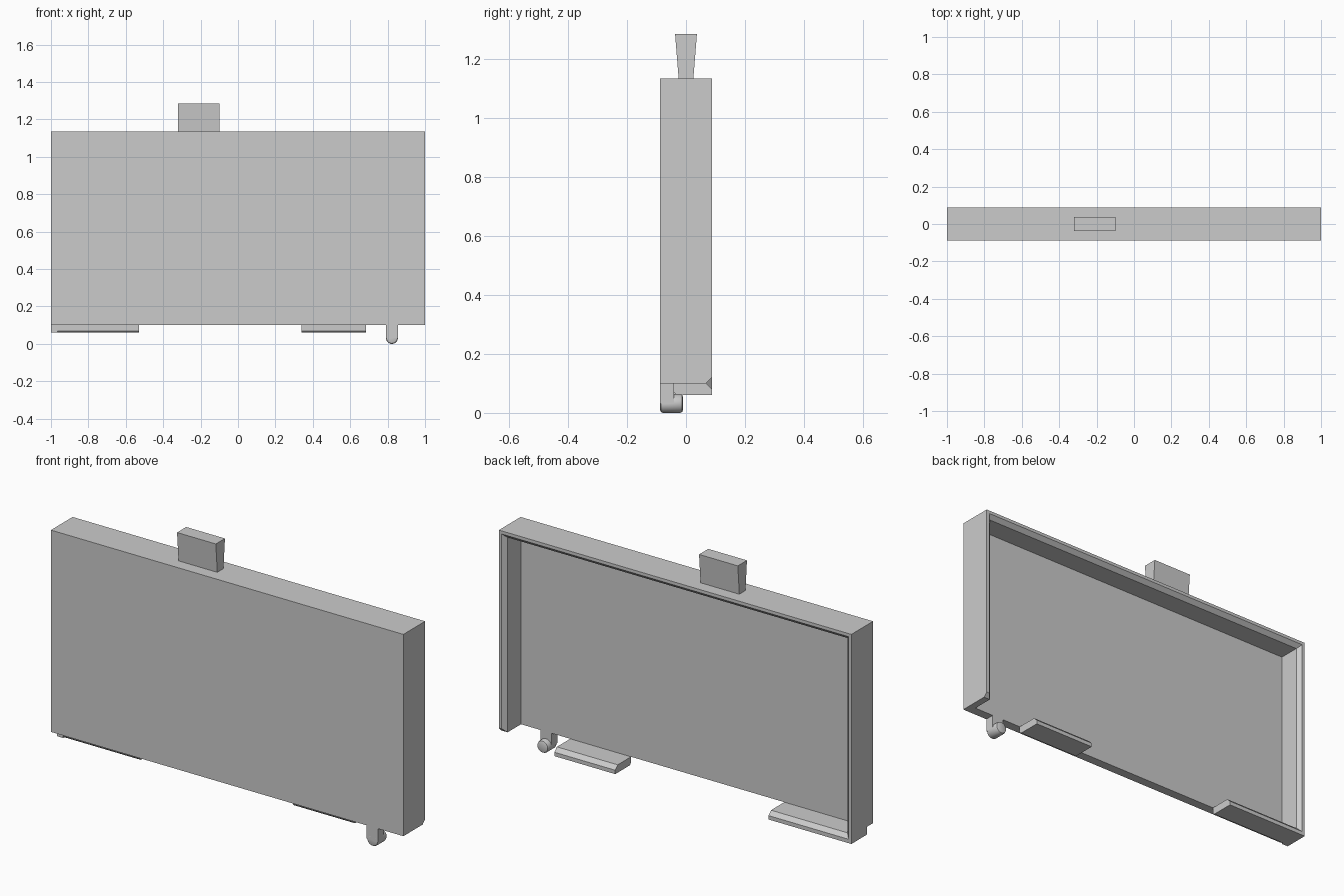
import bpy, bmesh, math

cube = bpy.data.objects.get("Cube")
if cube:
    bpy.data.objects.remove(cube, do_unlink=True)

grey = bpy.data.materials.new("plain_grey")
grey.use_nodes = True
COLOUR = (0.6, 0.6, 0.6, 1)
grey.diffuse_color = COLOUR
grey.node_tree.nodes["Principled BSDF"].inputs["Base Color"].default_value = COLOUR

# Shared dimensions
FRONT, BACK, PLATE = -0.088, 0.088, -0.04   # y of front, rim and panel rear
BOTTOM, TOP, FOOT = 0.10, 1.135, 0.06
RIM, CH = 0.016, 0.02                       # rim thickness and chamfer size
WALL = RIM + CH


def finish(name, bm):
    bmesh.ops.recalc_face_normals(bm, faces=bm.faces)
    mesh = bpy.data.meshes.new(name)
    bm.to_mesh(mesh)
    bm.free()
    obj = bpy.data.objects.new(name, mesh)
    bpy.context.collection.objects.link(obj)
    mesh.materials.append(grey)
    return obj


def side_prism(name, profile, x0, x1):
    """Extrude a (y, z) outline along x."""
    bm = bmesh.new()
    face = bm.faces.new([bm.verts.new((x0, y, z)) for y, z in profile])
    new = bmesh.ops.extrude_face_region(bm, geom=[face])["geom"]
    verts = [v for v in new if isinstance(v, bmesh.types.BMVert)]
    bmesh.ops.translate(bm, verts=verts, vec=(x1 - x0, 0, 0))
    return finish(name, bm)


def box(name, x0, x1, y0, y1, z0, z1):
    return side_prism(name, [(y0, z0), (y1, z0), (y1, z1), (y0, z1)], x0, x1)


# Front panel
box("front_panel", -1, 1, FRONT, PLATE, BOTTOM, TOP)

# Surrounding wall on three sides, mitred, with a chamfered inner rim
section = [(0, PLATE), (0, BACK - CH), (0, BACK), (RIM, BACK), (WALL, BACK - CH), (WALL, PLATE)]
bm = bmesh.new()
rings = [
    [(1 - d, y, BOTTOM + (CH if y == BACK else 0)) for d, y in section],
    [(1 - d, y, TOP - d) for d, y in section],
    [(d - 1, y, TOP - d) for d, y in section],
    [(d - 1, y, FOOT) for d, y in section],
]
rings = [[bm.verts.new(p) for p in ring] for ring in rings]
n = len(section)
for a, b in zip(rings, rings[1:]):
    for i in range(n):
        j = (i + 1) % n
        bm.faces.new((a[i], a[j], b[j], b[i]))
for ring in (rings[0], rings[-1]):
    for ids in ((0, 1, 4, 5), (1, 2, 3, 4)):
        bm.faces.new([ring[i] for i in ids])
finish("surround_wall", bm)

# Bottom ledges
ledge = [(PLATE, BOTTOM), (PLATE, FOOT + 0.01), (PLATE + 0.01, FOOT),
         (BACK, FOOT), (BACK, BOTTOM - CH), (BACK - CH, BOTTOM)]
for name, x0, x1 in (("right_ledge", -0.99, -0.53), ("left_ledge", 0.34, 0.685)):
    side_prism(name, ledge, x0, x1)

# Flared top tab
side_prism("top_tab", [(-0.025, TOP), (0.025, TOP), (0.037, 1.285), (-0.037, 1.285)],
           -0.32, -0.10)

# Peg: a post ending in a rounded pin that points backwards
PEG_X, R, EDGE = 0.823, 0.032, 0.01
box("peg_post", PEG_X - R, PEG_X + R, FRONT + EDGE, PLATE, R, BOTTOM)
box("peg_post_front", PEG_X - R, PEG_X + R, FRONT, FRONT + EDGE, R, BOTTOM)
bm = bmesh.new()
pin_rings = []
for y, r in ((FRONT, R - EDGE), (FRONT + EDGE * 0.3, R - EDGE * 0.3), (FRONT + EDGE, R),
             (-0.01 - EDGE, R), (-0.01 - EDGE * 0.3, R - EDGE * 0.3), (-0.01, R - EDGE)):
    angles = [math.tau * k / 32 for k in range(32)]
    pin_rings.append([bm.verts.new((PEG_X + r * math.cos(t), y, R + r * math.sin(t)))
                      for t in angles])
for a, b in zip(pin_rings, pin_rings[1:]):
    for i in range(32):
        j = (i + 1) % 32
        bm.faces.new((a[i], a[j], b[j], b[i]))
bm.faces.new(pin_rings[0])
bm.faces.new(pin_rings[-1])
pin = finish("peg_pin", bm)
bpy.ops.object.select_all(action="DESELECT")
pin.select_set(True)
bpy.context.view_layer.objects.active = pin
bpy.ops.object.shade_smooth_by_angle(angle=math.radians(35))
